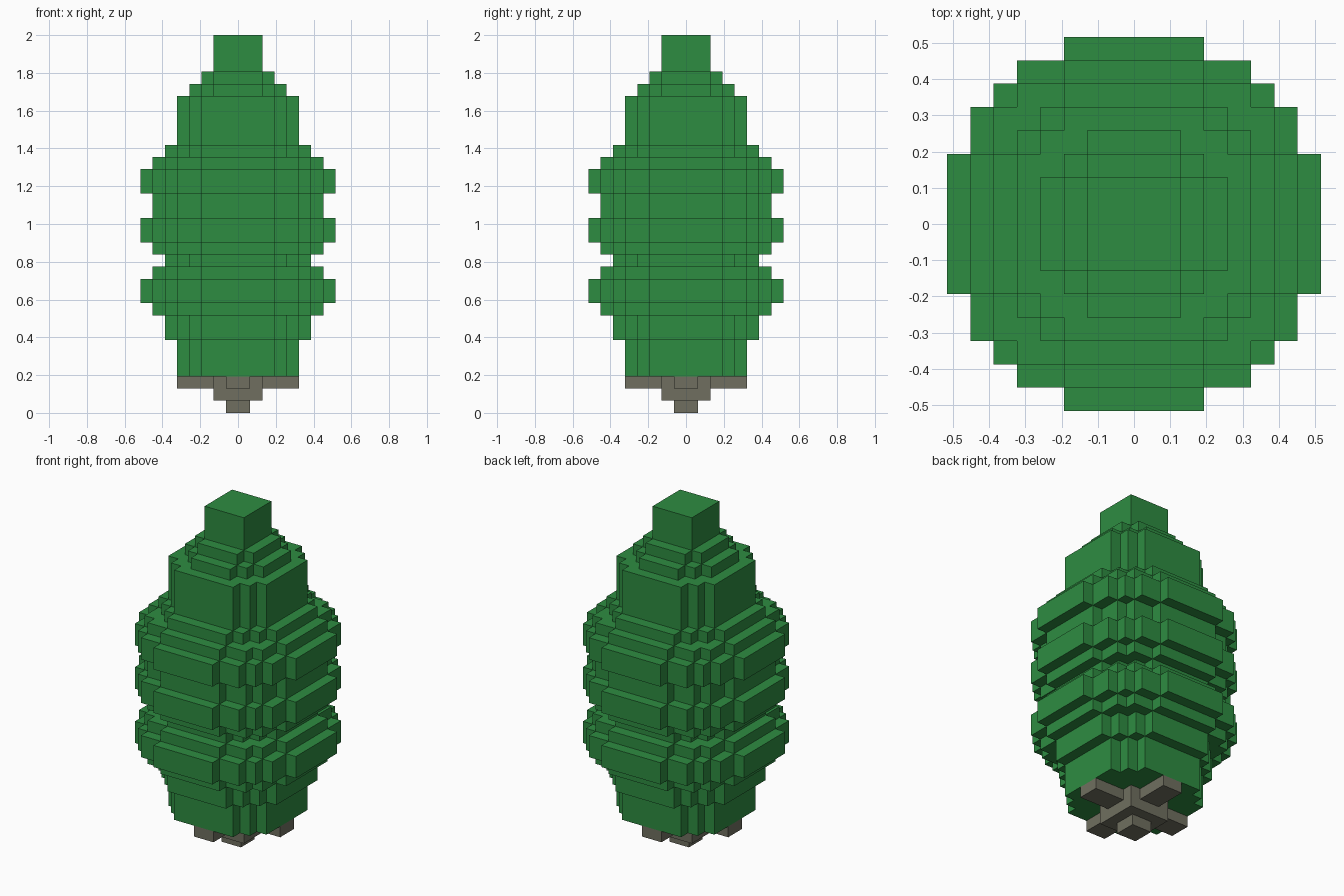
import bpy
import bmesh

cube = bpy.data.objects.get("Cube")
if cube:
    bpy.data.objects.remove(cube, do_unlink=True)

U = 2 / 31  # size of one block


def material(name, rgb):
    mat = bpy.data.materials.new(name)
    mat.use_nodes = True
    mat.diffuse_color = (*rgb, 1)
    bsdf = next(n for n in mat.node_tree.nodes if n.type == "BSDF_PRINCIPLED")
    bsdf.inputs["Base Color"].default_value = (*rgb, 1)
    return mat


def disc_corners(r):
    """Stepped corners of one quarter of a blocky disc."""
    limit = (r + 0.15) ** 2
    widths = [sum((i + 0.5) ** 2 + (j + 0.5) ** 2 <= limit for i in range(r))
              for j in range(r)]
    corners = []
    for j in range(1, r):
        if widths[j] != widths[j - 1]:
            corners += [(widths[j - 1], j), (widths[j], j)]
    return corners + [(widths[-1], r)]


def add_tiers(name, tiers, mat):
    """Stack tiers of (quarter corners, bottom, top), each turned into a full prism."""
    bm = bmesh.new()
    for quarter, bottom, top in tiers:
        outline, pts = [], quarter
        for _ in range(4):
            outline += pts
            pts = [(-y, x) for x, y in pts]
        low = [bm.verts.new((x * U, y * U, bottom * U)) for x, y in outline]
        high = [bm.verts.new((x * U, y * U, top * U)) for x, y in outline]
        bm.faces.new(low[::-1])
        bm.faces.new(high)
        for k in range(len(low)):
            n = (k + 1) % len(low)
            bm.faces.new((low[k], low[n], high[n], high[k]))
    mesh = bpy.data.meshes.new(name)
    bm.to_mesh(mesh)
    bm.free()
    mesh.materials.append(mat)
    obj = bpy.data.objects.new(name, mesh)
    bpy.context.collection.objects.link(obj)


green = material("leaf green", (0.027, 0.262, 0.053))
bark = material("grey brown bark", (0.162, 0.159, 0.117))

# Trunk: small foot, square core and four root arms under the foliage
cross = [(5, 1), (2, 1), (2, 2), (1, 2), (1, 5)]
add_tiers("trunk", [(disc_corners(1), 0, 1), (disc_corners(2), 1, 2), (cross, 2, 3)], bark)

# Foliage: (radius, height) of each stepped tier, from the bottom up
sections = {
    "lower_foliage": [(5, 3), (6, 2), (7, 1), (8, 2), (7, 1), (6, 1)],
    "middle_foliage": [(7, 1), (8, 2), (7, 2), (8, 2), (7, 1), (6, 1)],
    "upper_foliage": [(5, 4), (4, 1), (3, 1)],
    "treetop": [(2, 3)],
}
z = 3
for name, steps in sections.items():
    tiers = []
    for radius, height in steps:
        tiers.append((disc_corners(radius), z, z + height))
        z += height
    add_tiers(name, tiers, green)
